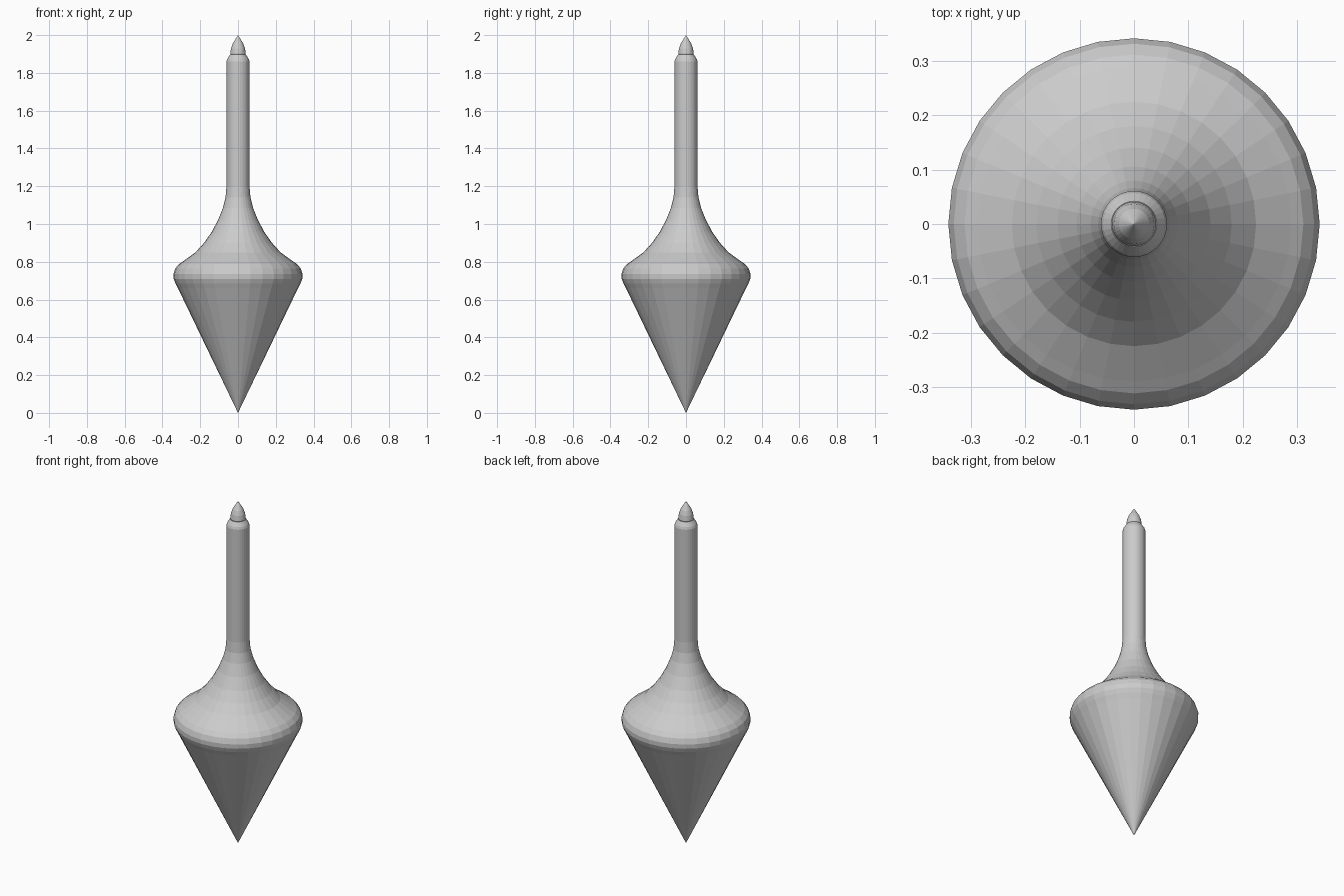
import bpy, bmesh
from math import sin, cos, pi

if "Cube" in bpy.data.objects:
    bpy.data.objects.remove(bpy.data.objects["Cube"])

SIDES = 32


def lathe(name, profile):
    """Revolve (radius, height) points about z; radius 0 makes a pole."""
    bm = bmesh.new()
    rings = []
    for r, z in profile:
        n = SIDES if r > 0 else 1
        rings.append([bm.verts.new((r * cos(2 * pi * i / SIDES),
                                    r * sin(2 * pi * i / SIDES), z)) for i in range(n)])
    for a, b in zip(rings, rings[1:]):
        for i in range(SIDES):
            j = (i + 1) % SIDES
            quad = [a[i % len(a)], a[j % len(a)], b[j % len(b)], b[i % len(b)]]
            bm.faces.new(list(dict.fromkeys(quad)))
    bmesh.ops.recalc_face_normals(bm, faces=bm.faces)
    mesh = bpy.data.meshes.new(name)
    bm.to_mesh(mesh)
    bm.free()
    obj = bpy.data.objects.new(name, mesh)
    bpy.context.collection.objects.link(obj)
    return obj


# pointed body, rounded shoulder, flared neck and stem
lathe("spinning_body", [
    (0, 0), (0.318, 0.66), (0.331, 0.685), (0.341, 0.71), (0.342, 0.735),
    (0.332, 0.765), (0.312, 0.788), (0.29, 0.803), (0.225, 0.85),
    (0.18, 0.9), (0.141, 0.955), (0.106, 1.02), (0.08, 1.085),
    (0.066, 1.14), (0.061, 1.2), (0.061, 1.86), (0.057, 1.873),
    (0.042, 1.897), (0, 1.897)])

# small pointed finial on the stem
lathe("stem_tip", [
    (0, 1.89), (0.037, 1.89), (0.041, 1.902), (0.037, 1.93),
    (0.028, 1.955), (0, 2.0)])
